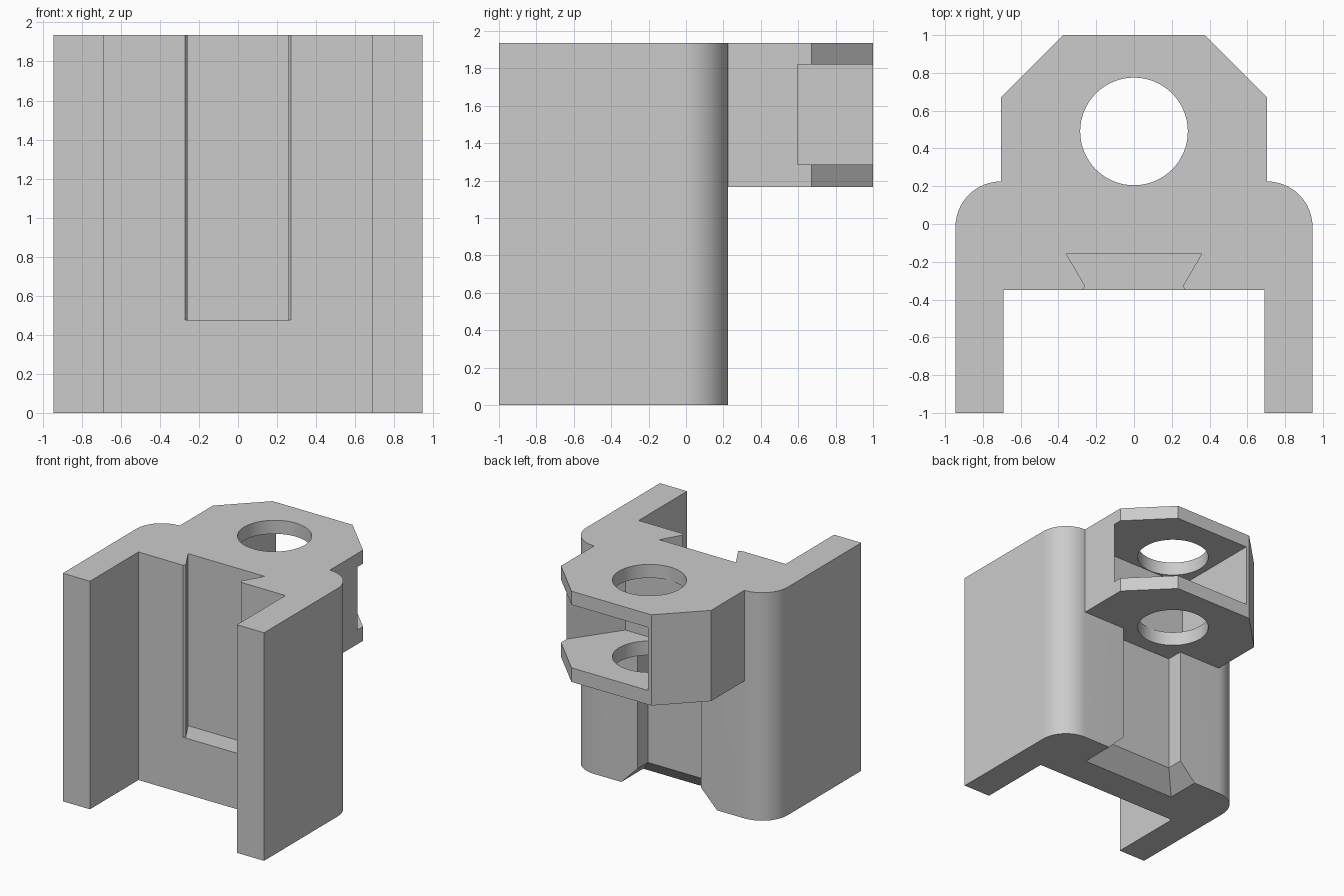
import bpy, bmesh, math

cube = bpy.data.objects.get("Cube")
if cube:
    bpy.data.objects.remove(cube, do_unlink=True)

TOP = 1.935

grey = bpy.data.materials.new("plain grey")
grey.use_nodes = True
grey.diffuse_color = (0.6, 0.6, 0.6, 1)
grey.node_tree.nodes["Principled BSDF"].inputs["Base Color"].default_value = (0.6, 0.6, 0.6, 1)


def loft(name, low, high, z0, z1):
    """Solid between two outlines of equal length."""
    bm = bmesh.new()
    a = [bm.verts.new((x, y, z0)) for x, y in low]
    b = [bm.verts.new((x, y, z1)) for x, y in high]
    bm.faces.new(a)
    bm.faces.new(b)
    n = len(a)
    for i in range(n):
        j = (i + 1) % n
        bm.faces.new((a[i], a[j], b[j], b[i]))
    bmesh.ops.recalc_face_normals(bm, faces=bm.faces)
    mesh = bpy.data.meshes.new(name)
    bm.to_mesh(mesh)
    bm.free()
    mesh.materials.append(grey)
    obj = bpy.data.objects.new(name, mesh)
    bpy.context.collection.objects.link(obj)
    return obj


def prism(name, outline, z0, z1):
    return loft(name, outline, outline, z0, z1)


def mirrored(half):
    """Close a right-hand half outline across the centre line."""
    return half + [(-x, y) for x, y in reversed(half)]


def combine(target, other, operation):
    """Apply a boolean and remove the helper."""
    other.hide_render = True
    mod = target.modifiers.new(operation, 'BOOLEAN')
    mod.operation, mod.solver, mod.object = operation, 'EXACT', other
    bpy.context.view_layer.update()
    deps = bpy.context.evaluated_depsgraph_get()
    mesh = bpy.data.meshes.new_from_object(target.evaluated_get(deps))
    target.modifiers.clear()
    target.data = mesh
    bpy.data.objects.remove(other, do_unlink=True)


# U-shaped body with rounded back corners
radius = 0.24
arc = [(0.705 + radius * math.cos(t * math.pi / 32), -0.015 + radius * math.sin(t * math.pi / 32))
       for t in range(17)]
bracket = prism("bracket", mirrored([(0.69, -0.35), (0.69, -1), (0.945, -1)] + arc), 0, TOP)

# Chamfered lug behind the body
lug = prism("lug", mirrored([(0.705, 0.1), (0.705, 0.67), (0.375, 1)]), 1.165, TOP)
combine(bracket, lug, 'UNION')

# Pivot hole through the lug
circle = [(0.285 * math.cos(t * math.pi / 32), 0.49 + 0.285 * math.sin(t * math.pi / 32))
          for t in range(64)]
combine(bracket, prism("pivot_hole", circle, 1.0, 2.1), 'DIFFERENCE')

# Slot between the lug plates, open to the back and one side
slot = [(-0.345, 1.2), (-0.345, 0.2), (0.43, 0.2), (0.705, 0.595), (1.0, 0.595), (1.0, 1.2)]
combine(bracket, prism("lug_slot", slot, 1.285, 1.82), 'DIFFERENCE')

# Dovetail pocket in the front of the web, with its bevelled mouth
pocket = mirrored([(0.28, -0.36), (0.258, -0.33), (0.36, -0.155)])
combine(bracket, prism("dovetail_pocket", pocket, 0.475, 2.1), 'DIFFERENCE')

# Channel down the back, flared at the bottom
channel = mirrored([(0.3, 0.08), (0.3, 0.4)])
combine(bracket, prism("back_channel", channel, 0.1, 1.165), 'DIFFERENCE')
flare = mirrored([(0.5, -0.12), (0.5, 0.4)])
combine(bracket, loft("channel_flare", flare, channel, -0.05, 0.15), 'DIFFERENCE')

# Smooth the curves and keep the edges sharp
bpy.ops.object.select_all(action='DESELECT')
bracket.select_set(True)
bpy.context.view_layer.objects.active = bracket
bpy.ops.object.shade_smooth_by_angle(angle=math.radians(30))
